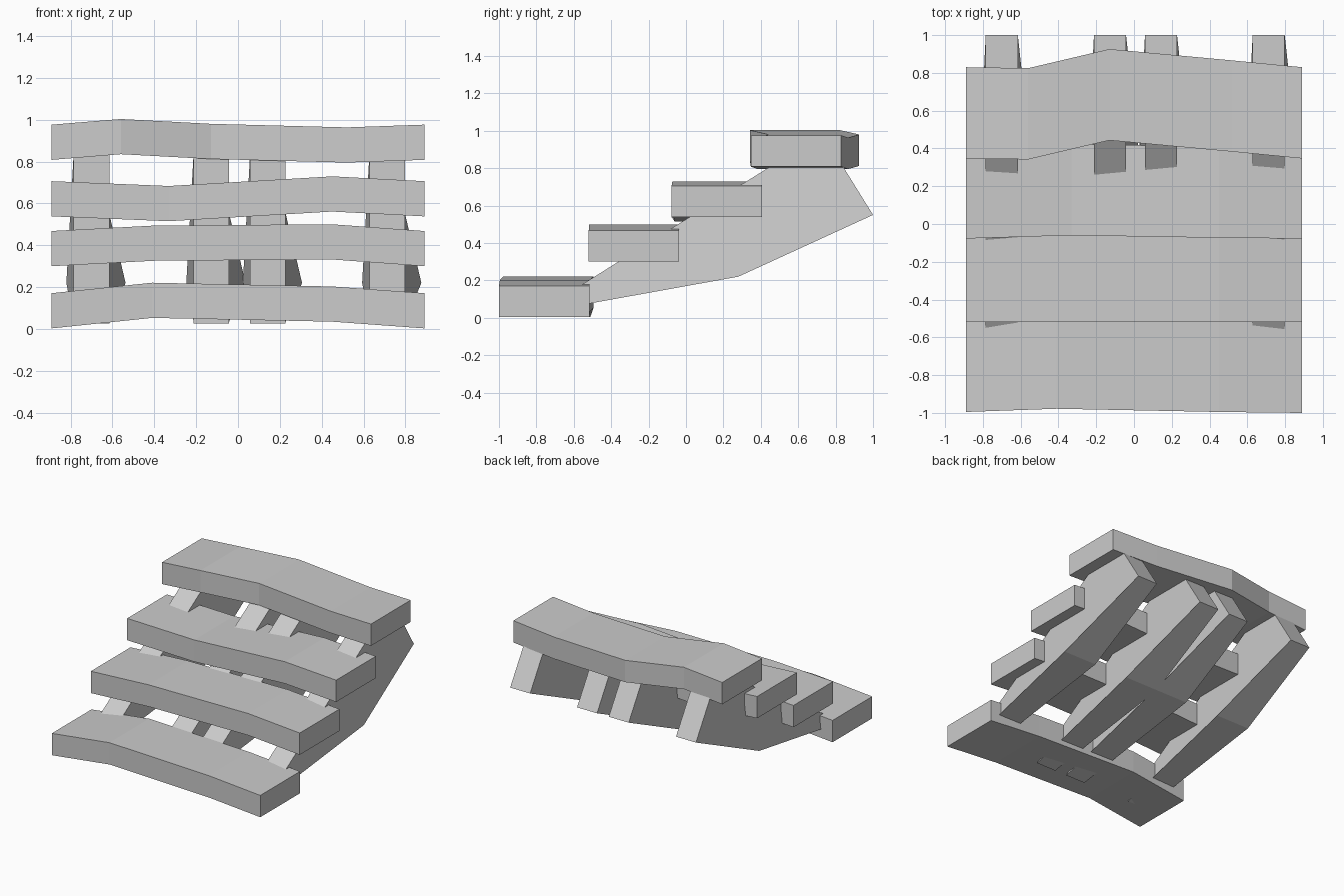
import bpy, bmesh

if "Cube" in bpy.data.objects:
    bpy.data.objects.remove(bpy.data.objects["Cube"])


def loft(name, rings):
    """Skin a row of matching cross-sections and cap both ends."""
    bm = bmesh.new()
    rows = [[bm.verts.new(p) for p in ring] for ring in rings]
    n = len(rows[0])
    for a, b in zip(rows, rows[1:]):
        for i in range(n):
            j = (i + 1) % n
            bm.faces.new((a[i], a[j], b[j], b[i]))
    bm.faces.new(rows[0][::-1])
    bm.faces.new(rows[-1])
    bmesh.ops.recalc_face_normals(bm, faces=bm.faces)
    mesh = bpy.data.meshes.new(name)
    bm.to_mesh(mesh)
    bm.free()
    bpy.context.collection.objects.link(bpy.data.objects.new(name, mesh))


# Warped treads: stations of (x, front y, bottom z)
DEPTH, THICK = 0.483, 0.168
treads = [
    [(-0.89, -0.995, 0.003), (-0.41, -0.978, 0.053), (0.45, -0.995, 0.035), (0.89, -1.0, 0.003)],
    [(-0.89, -0.52, 0.30), (-0.40, -0.518, 0.326), (0.45, -0.518, 0.332), (0.89, -0.52, 0.30)],
    [(-0.89, -0.077, 0.538), (-0.33, -0.06, 0.515), (0.45, -0.073, 0.561), (0.89, -0.077, 0.538)],
    [(-0.89, 0.347, 0.808), (-0.56, 0.342, 0.835), (-0.13, 0.443, 0.812), (0.52, 0.383, 0.795),
     (0.89, 0.347, 0.808)],
]
for k, stations in enumerate(treads):
    loft(f"tread_{k + 1}", [
        [(x, y, z), (x, y + DEPTH, z), (x, y + DEPTH, z + THICK), (x, y, z + THICK)]
        for x, y, z in stations])

# Stringers: side profile (y, z, left flare, right flare), flared at the lower bend
profile = [
    (-0.80, 0.025, 0, 0), (-0.74, 0.036, 0, 0), (0.28, 0.22, 0.035, 0.078),
    (1.0, 0.55, 0, 0), (0.82, 0.84, 0, 0), (0.50, 0.84, 0, 0),
]
for k, x in enumerate((-0.70, -0.127, 0.143, 0.713)):
    loft(f"stringer_{k + 1}", [
        [(x - 0.085 - l, y, z) for y, z, l, r in profile],
        [(x + 0.085 + r, y, z) for y, z, l, r in profile]])
